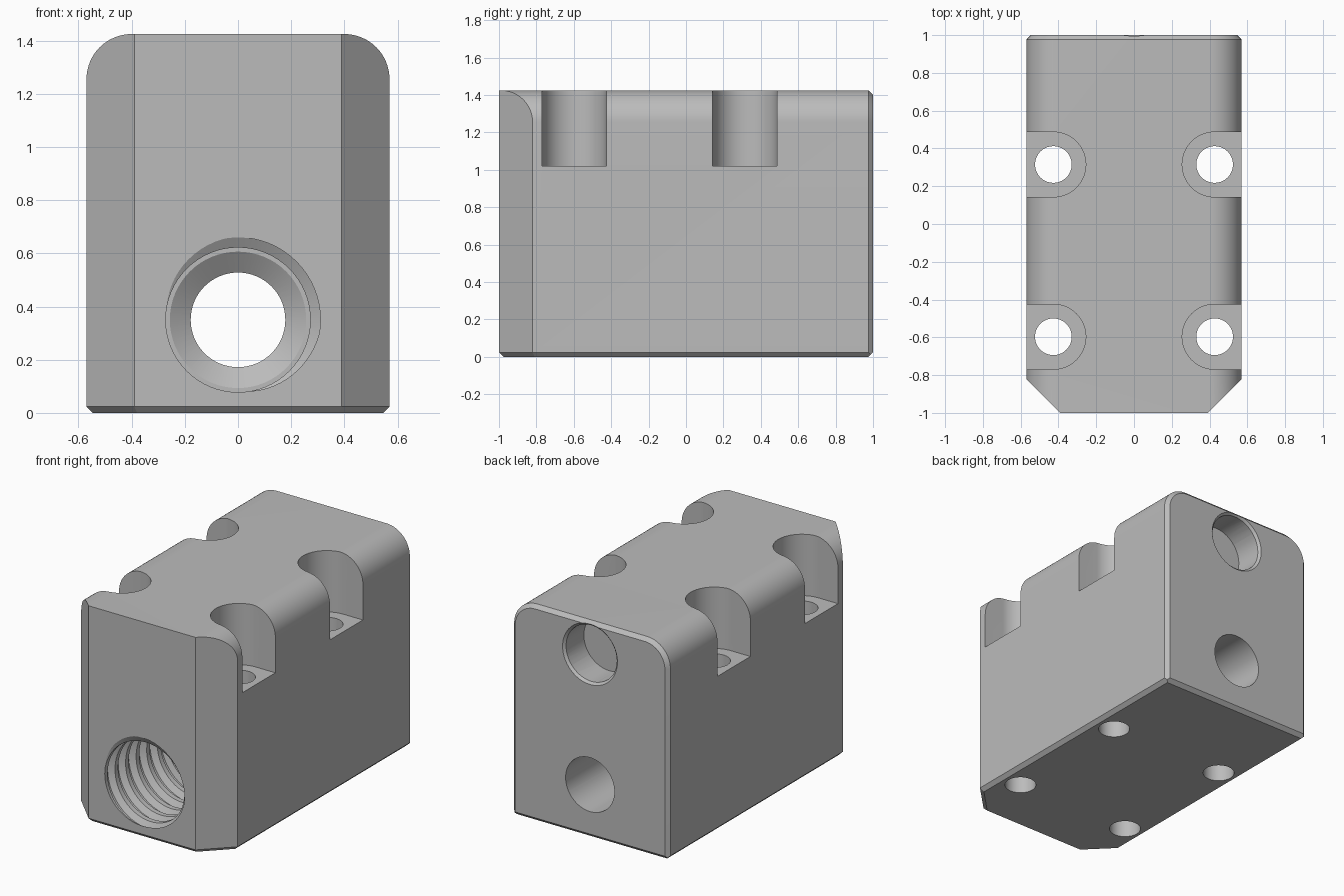
import bpy, bmesh
from math import pi, sin, cos
from mathutils import Vector, Matrix

if "Cube" in bpy.data.objects:
    bpy.data.objects.remove(bpy.data.objects["Cube"])

HALF_W, HEIGHT, ROUND, EDGE, CORNER = 0.57, 1.425, 0.17, 0.024, 0.18
BORE_Z, BORE_R = 0.35, 0.272

steel = bpy.data.materials.new("plain grey")
steel.use_nodes = True
grey = (0.5, 0.5, 0.5, 1)
steel.diffuse_color = grey
steel.node_tree.nodes["Principled BSDF"].inputs["Base Color"].default_value = grey


def make_object(name, bm):
    bmesh.ops.recalc_face_normals(bm, faces=bm.faces)
    mesh = bpy.data.meshes.new(name)
    bm.to_mesh(mesh)
    bm.free()
    obj = bpy.data.objects.new(name, mesh)
    bpy.context.collection.objects.link(obj)
    return obj


def round_cutter(name, start, end, r1, r2=None):
    """Cylinder or cone between two points."""
    a, b = Vector(start), Vector(end)
    turn = (b - a).to_track_quat('Z', 'Y').to_matrix().to_4x4()
    bm = bmesh.new()
    bmesh.ops.create_cone(bm, cap_ends=True, segments=64, radius1=r1,
                          radius2=r1 if r2 is None else r2, depth=(b - a).length,
                          matrix=Matrix.Translation((a + b) / 2) @ turn)
    return make_object(name, bm)


def block_outline(inset):
    """Rectangle with two rounded top corners."""
    w, top, r = HALF_W - inset, HEIGHT - inset, ROUND - inset
    points = [(-w, inset), (w, inset)]
    for side, first in ((1, 0), (-1, pi / 2)):
        for i in range(17):
            a = first + i * pi / 32
            points.append((side * (w - r) + r * cos(a), top - r + r * sin(a)))
    return points


def make_body():
    bm = bmesh.new()
    rings = []
    for y, inset in ((-1, 0), (1 - EDGE, 0), (1, EDGE)):
        rings.append([bm.verts.new((x, y, z)) for x, z in block_outline(inset)])
    for a, b in zip(rings, rings[1:]):
        for i in range(len(a)):
            j = (i + 1) % len(a)
            bm.faces.new((a[i], a[j], b[j], b[i]))
    bm.faces.new(rings[0])
    bm.faces.new(rings[-1])
    # front corner cuts, then the chamfer around the base
    cuts = []
    d = EDGE
    for s in (-1, 1):
        cuts.append(((s * HALF_W, CORNER - 1, 0), (s, -1, 0)))
    for s in (-1, 1):
        cuts.append(((s * HALF_W, 0, d), (s, 0, -1)))
        cuts.append(((0, s, d), (0, s, -1)))
        cuts.append(((s * HALF_W, CORNER - 1, d), (s, -1, -2 ** 0.5)))
    for point, normal in cuts:
        result = bmesh.ops.bisect_plane(bm, geom=bm.verts[:] + bm.edges[:] + bm.faces[:],
                                        plane_co=point, plane_no=normal, clear_outer=True)
        edges = [e for e in bm.edges if e.is_boundary]
        if edges:
            bmesh.ops.edgeloop_fill(bm, edges=edges)
    bmesh.ops.remove_doubles(bm, verts=bm.verts, dist=1e-5)
    return make_object("valve_block", bm)


def thread_cutter():
    """Right-handed screw whose grooves widen the front bore."""
    pitch, turns, steps, start = 0.11, 9, 64, -1 - 0.11 * 2.525
    profile = ((0, BORE_R), (0.3, BORE_R), (0.5, 0.31), (0.8, 0.31))
    rows = [(t + f, r) for t in range(turns) for f, r in profile]
    bm = bmesh.new()
    columns = []
    for j in range(steps + 1):
        a = 2 * pi * j / steps
        columns.append([bm.verts.new((r * cos(a), start + pitch * (t - j / steps),
                                      BORE_Z + r * sin(a))) for t, r in rows])
    for a, b in zip(columns, columns[1:]):
        for k in range(len(rows) - 1):
            bm.faces.new((a[k], b[k], b[k + 1], a[k + 1]))
    bmesh.ops.remove_doubles(bm, verts=bm.verts, dist=1e-4)
    # close both ends with fans
    rim = [e for e in bm.edges if e.is_boundary]
    middle = start + pitch * turns / 2
    ends = {s: bm.verts.new((0, middle + s * pitch * turns / 2, BORE_Z)) for s in (-1, 1)}
    for e in rim:
        side = 1 if e.verts[0].co.y > middle else -1
        bm.faces.new((e.verts[0], e.verts[1], ends[side]))
    return make_object("thread_cutter", bm)


def slot_cutter(side, y):
    """Round-ended pocket that opens through the side wall."""
    r, cx, floor = 0.172, 0.427, 1.02
    outline = [(0.8, y - r)] + [(cx - r * sin(i * pi / 32), y - r * cos(i * pi / 32))
                                for i in range(33)] + [(0.8, y + r)]
    bm = bmesh.new()
    face = bm.faces.new([bm.verts.new((side * x, v, floor)) for x, v in outline])
    lifted = bmesh.ops.extrude_face_region(bm, geom=[face])["geom"]
    bmesh.ops.translate(bm, vec=(0, 0, 0.6),
                        verts=[v for v in lifted if isinstance(v, bmesh.types.BMVert)])
    return make_object("slot_cutter", bm)


body = make_body()

# front threaded bore, drill taper and through passage
drill_end = -0.15
cutters = [
    round_cutter("bore_cutter", (0, -1.2, BORE_Z), (0, drill_end, BORE_Z), BORE_R),
    thread_cutter(),
    round_cutter("taper_cutter", (0, drill_end - 0.01, BORE_Z), (0, drill_end + 0.06, BORE_Z),
                 BORE_R - 0.001, 0.17),
    round_cutter("passage_cutter", (0, drill_end - 0.1, BORE_Z), (0, 1.2, BORE_Z), 0.178),
]
# blind upper port on the back with a chamfered mouth
cutters.append(round_cutter("port_cutter", (0, 1.2, 1.21), (0, 0.8, 1.21), 0.185))
cutters.append(round_cutter("port_mouth_cutter", (0, 1.02, 1.21), (0, 0.98, 1.21), 0.22, 0.18))
# four bolt pockets with through holes
for side in (-1, 1):
    for y in (-0.597, 0.315):
        cutters.append(slot_cutter(side, y))
        cutters.append(round_cutter("bolt_cutter", (side * 0.427, y, -0.2),
                                    (side * 0.427, y, 1.2), 0.097))

bpy.ops.object.select_all(action='DESELECT')
bpy.context.view_layer.objects.active = body
body.select_set(True)
for cutter in cutters:
    mod = body.modifiers.new("cut", 'BOOLEAN')
    mod.operation, mod.solver, mod.object = 'DIFFERENCE', 'EXACT', cutter
    bpy.ops.object.modifier_apply(modifier=mod.name)
    bpy.data.objects.remove(cutter)

body.data.materials.clear()
body.data.materials.append(steel)
bpy.ops.object.shade_smooth_by_angle(angle=pi / 7)
